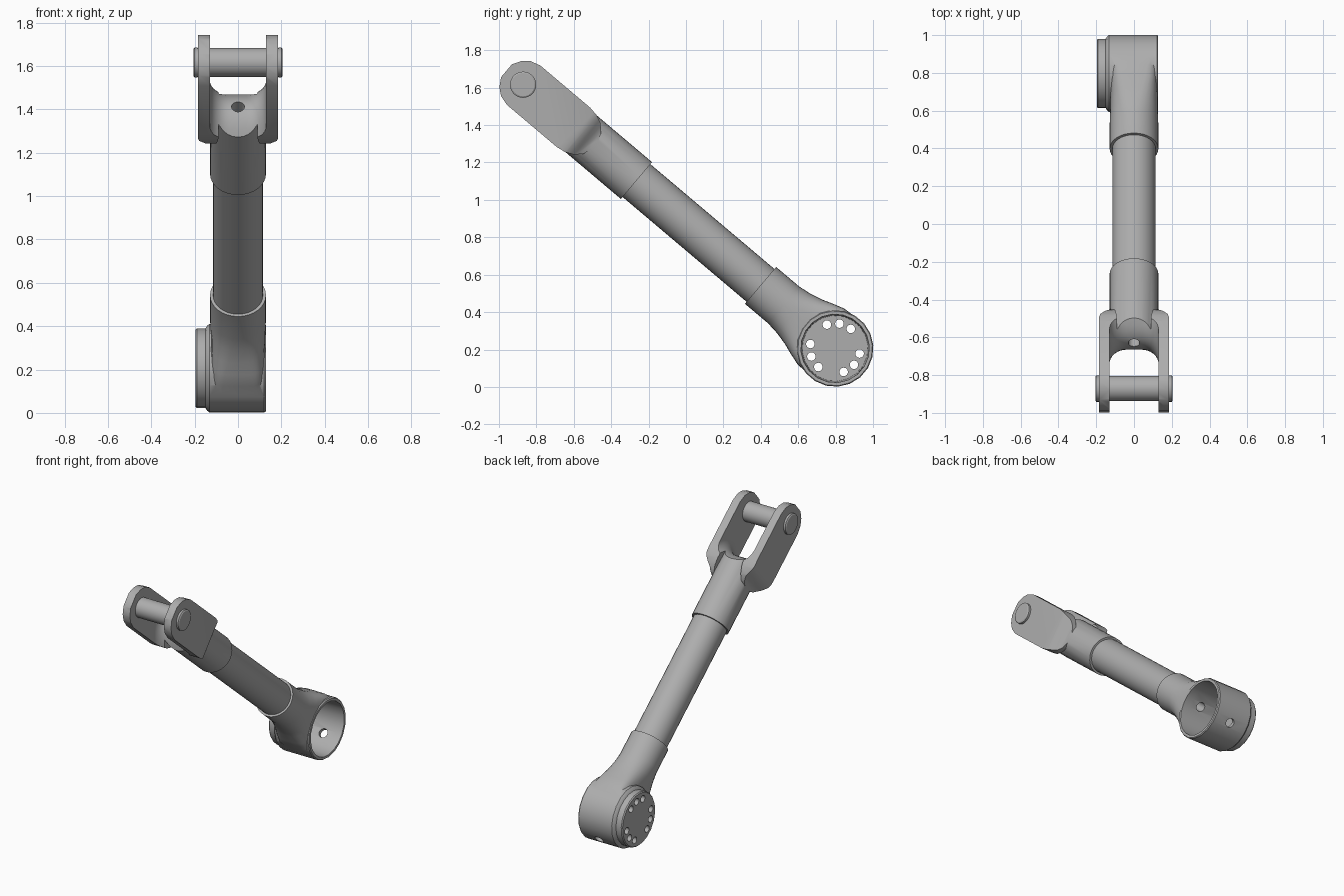
import bpy
import bmesh
from math import cos, sin, pi, radians
from mathutils import Matrix, Vector

cube = bpy.data.objects.get("Cube")
if cube:
    bpy.data.objects.remove(cube, do_unlink=True)

steel = bpy.data.materials.new("grey steel")
steel.use_nodes = True
GREY = (0.42, 0.42, 0.42, 1)
steel.diffuse_color = GREY
steel.node_tree.nodes["Principled BSDF"].inputs["Base Color"].default_value = GREY

# Arm frame: local z runs from the knuckle to the pin, x across
ARM = Matrix.Translation((0, 0.797, 0.206)) @ Matrix.Rotation(radians(49.8), 4, 'X')
PIN_S = 2.184


def loft(name, rings):
    """Closed solid through rings of equal point count."""
    bm = bmesh.new()
    loops = [[bm.verts.new(p) for p in ring] for ring in rings]
    n = len(loops[0])
    for a, b in zip(loops, loops[1:]):
        for i in range(n):
            j = (i + 1) % n
            bm.faces.new((a[i], a[j], b[j], b[i]))
    bm.faces.new(loops[0][::-1])
    bm.faces.new(loops[-1])
    bmesh.ops.recalc_face_normals(bm, faces=bm.faces)
    mesh = bpy.data.meshes.new(name)
    bm.to_mesh(mesh)
    bm.free()
    mesh.materials.append(steel)
    ob = bpy.data.objects.new(name, mesh)
    bpy.context.collection.objects.link(ob)
    return ob


def section(s, rx, ry, power=2, n=32):
    """Superellipse across the arm at station s."""
    def bend(v):
        return abs(v) ** (2 / power) * (1 if v >= 0 else -1)
    return [Vector((rx * bend(cos(2 * pi * i / n)), ry * bend(sin(2 * pi * i / n)), s))
            for i in range(n)]


def along(name, steps, n=32):
    """Turned part along the arm; steps are (station, radius)."""
    return loft(name, [section(s, r, r, n=n) for s, r in steps])


def across(name, steps, s=0, t=0, n=32):
    """Turned part along x; steps are (x, radius)."""
    return loft(name, [[Vector((x, t + r * cos(2 * pi * (i + .5) / n), s + r * sin(2 * pi * (i + .5) / n)))
                        for i in range(n)] for x, r in steps])


def combine(ob, other, operation):
    mod = ob.modifiers.new("combine", 'BOOLEAN')
    mod.object, mod.operation, mod.solver = other, operation, 'EXACT'
    bpy.context.view_layer.objects.active = ob
    bpy.ops.object.modifier_apply(modifier=mod.name)
    bpy.data.objects.remove(other, do_unlink=True)


def finish(ob):
    ob.matrix_world = ARM
    bpy.ops.object.select_all(action='DESELECT')
    ob.select_set(True)
    bpy.context.view_layer.objects.active = ob
    bpy.ops.object.shade_smooth_by_angle(angle=radians(32))


# Knuckle: barrel with closed boss on one side, open cup on the other
knuckle = across("knuckle", [(-.197, .178), (-.19, .184), (-.15, .184), (-.143, .196),
                             (-.132, .205), (.121, .205), (.128, .2)], n=20)
neck = loft("neck", [section(s, rx, rt, p) for s, rx, rt, p in (
    (0, .122, .2, 7), (.1, .123, .194, 6), (.16, .124, .176, 4.5), (.22, .125, .155, 3.2),
    (.29, .127, .138, 2.4), (.36, .129, .129, 2), (.522, .129, .129, 2))])
combine(knuckle, neck, 'UNION')
combine(knuckle, across("cup", [(-.168, .176), (.08, .182), (.2, .185)], n=20), 'DIFFERENCE')

# Bolt holes in three groups of three, then the hole along the arm
for group in (80, 199, 319):
    for step in (-29, 0, 29):
        a = radians(group + step) - radians(49.8)
        hole = across("hole", [(-.3, .023), (0, .023)], .134 * sin(a), .134 * cos(a), 14)
        combine(knuckle, hole, 'DIFFERENCE')
combine(knuckle, along("hole", [(-.4, .03), (.4, .03)], 16), 'DIFFERENCE')
finish(knuckle)

# Tube
finish(along("tube", [(.45, .115), (1.45, .115)]))

# Yoke: collar running up into the bridge, with a lug on each side
yoke = along("yoke", [(1.39, .129), (1.955, .129)])
lug_plan = [(.08, 2.35), (.185, 2.35), (.185, 1.8), (.178, 1.775), (.16, 1.75),
            (.138, 1.725), (.12, 1.67), (.105, 1.69), (.09, 1.8)]
half = [(.045, 2.3), (.092, 2.272), (.122, 2.235), (.138, 2.18), (.138, 1.83),
        (.13, 1.78), (.11, 1.735), (.075, 1.7), (.03, 1.682)]
lug_side = half + [(-t, s) for t, s in reversed(half)]
for side in (-1, 1):
    lug = loft("lug", [[Vector((side * x, t, s)) for x, s in lug_plan] for t in (-.2, .2)])
    trim = loft("trim", [[Vector((x, t, s)) for t, s in lug_side] for x in (-.3, .3)])
    combine(lug, trim, 'INTERSECT')
    combine(yoke, lug, 'UNION')

# Rounded gap between the lugs, bowed through its depth
corner = [(.04 + .09 * cos(a), 1.97 - .1 * sin(a)) for a in [i * pi / 16 for i in range(9)]]
gap = [(.13, 2.6)] + corner + [(-x, s) for x, s in reversed(corner)] + [(-.13, 2.6)]
slices = [-.2 + .025 * i for i in range(17)]
combine(yoke, loft("gap", [[Vector((x, t, s - 4 * t * t)) for x, s in gap] for t in slices]),
        'DIFFERENCE')
combine(yoke, along("hole", [(1.6, .03), (2.1, .03)], 16), 'DIFFERENCE')
finish(yoke)

# Pin with a low head at each end
finish(across("pin", [(-.205, .062), (-.2, .07), (-.186, .07), (-.186, .067),
                      (.186, .067), (.186, .07), (.2, .07), (.205, .062)], PIN_S))
